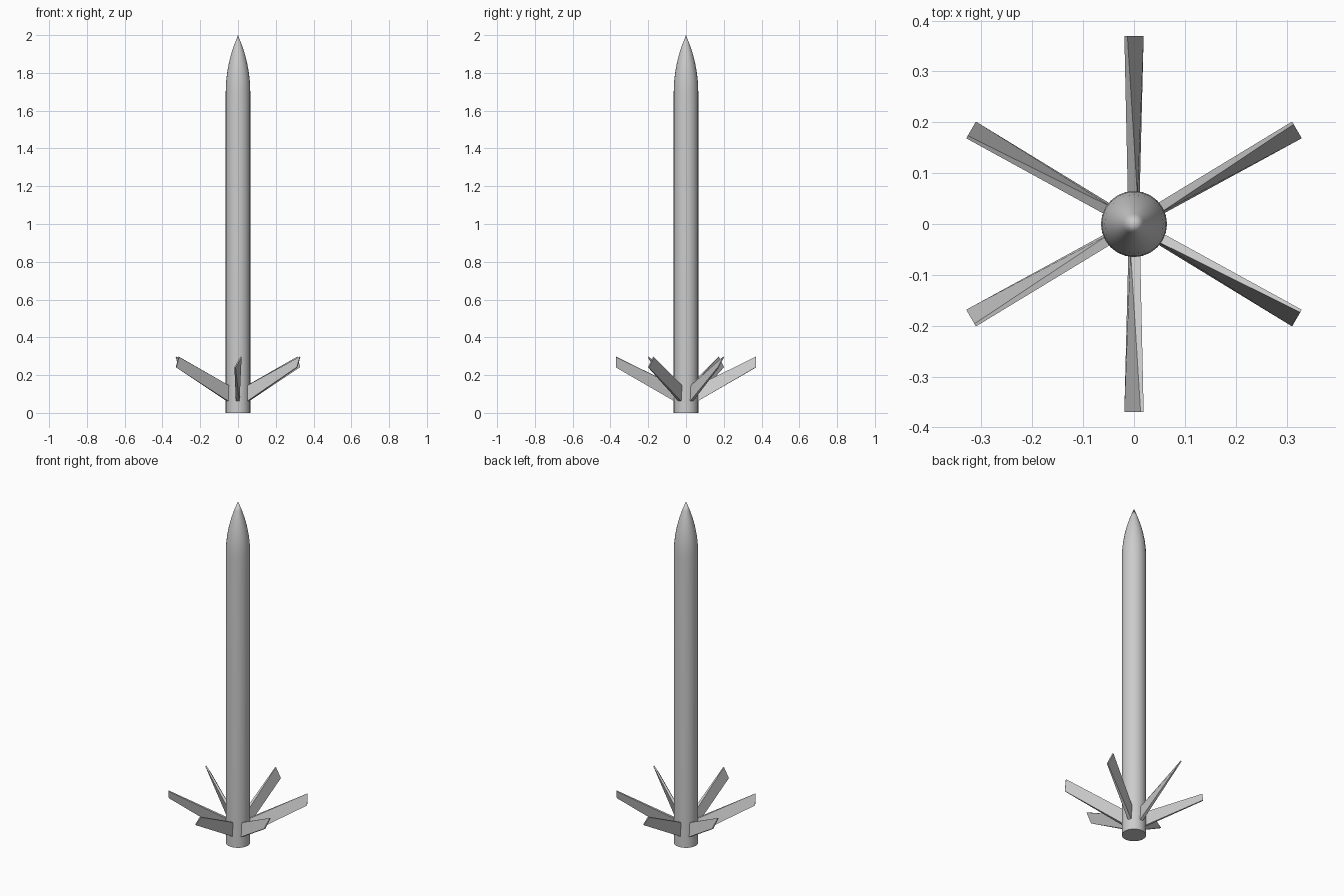
import bpy, bmesh, math
from mathutils import Matrix

if "Cube" in bpy.data.objects:
    bpy.data.objects.remove(bpy.data.objects["Cube"])


def make_object(name, bm):
    bmesh.ops.recalc_face_normals(bm, faces=bm.faces)
    mesh = bpy.data.meshes.new(name)
    bm.to_mesh(mesh)
    bm.free()
    obj = bpy.data.objects.new(name, mesh)
    bpy.context.collection.objects.link(obj)
    return obj


def lathe(name, profile, sides):
    bm = bmesh.new()
    rings = [[bm.verts.new((r * math.cos(math.tau * i / sides), r * math.sin(math.tau * i / sides), z))
              for i in range(sides)] for r, z in profile[:-1]]
    tip = bm.verts.new((0, 0, profile[-1][1]))
    bm.faces.new(rings[0][::-1])
    for a, b in zip(rings, rings[1:]):
        for i in range(sides):
            j = (i + 1) % sides
            bm.faces.new((a[i], a[j], b[j], b[i]))
    for i in range(sides):
        bm.faces.new((rings[-1][i], rings[-1][(i + 1) % sides], tip))
    obj = make_object(name, bm)
    bpy.ops.object.select_all(action='DESELECT')
    obj.select_set(True)
    bpy.context.view_layer.objects.active = obj
    bpy.ops.object.shade_smooth_by_angle(angle=math.radians(35))
    return obj


# Body: straight tube with a pointed ogive nose
R, NOSE = 0.065, 1.70
profile = [(R, 0)] + [(R * (1 - (k / 6) ** 2), NOSE + 0.3 * k / 6) for k in range(7)]
lathe("rocket_body", profile, 24)

# Tail fins: swept, thinning and twisting from root to tip
# Section corners are (tangential offset, height)
root = [(-0.011, 0.055), (0.008, 0.055), (0.012, 0.14), (-0.007, 0.14)]
tip = [(-0.019, 0.242), (-0.013, 0.240), (0.019, 0.295), (0.013, 0.298)]
for n in range(6):
    bm = bmesh.new()
    a = [bm.verts.new((0.05, t, z)) for t, z in root]
    b = [bm.verts.new((0.37, t, z)) for t, z in tip]
    bm.faces.new(a[::-1])
    bm.faces.new(b)
    for i in range(4):
        j = (i + 1) % 4
        bm.faces.new((a[i], a[j], b[j], b[i]))
    bm.transform(Matrix.Rotation(math.radians(30 + 60 * n), 4, 'Z'))
    make_object(f"tail_fin_{n + 1}", bm)
